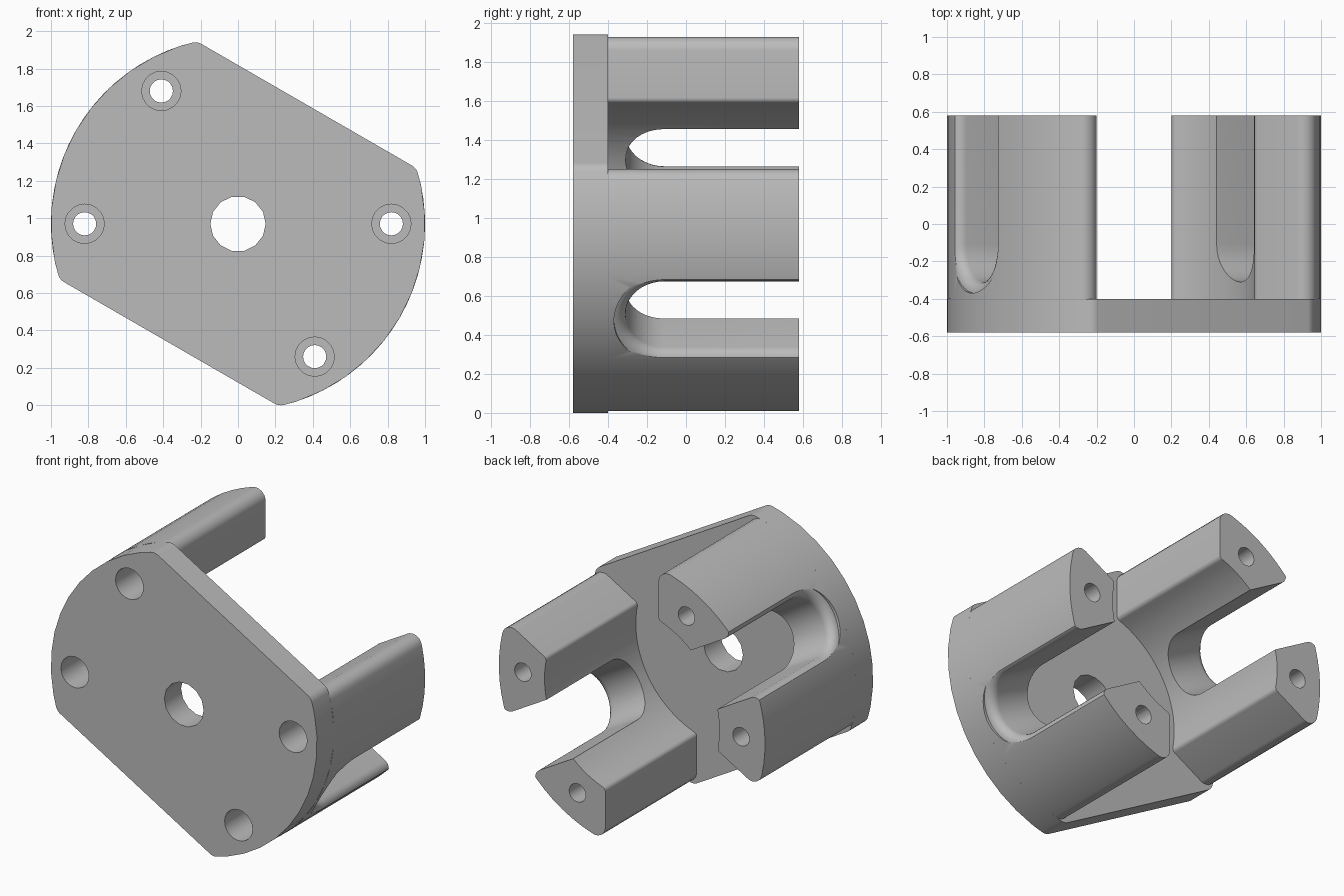
import bpy, bmesh
from math import radians, sin, cos, tan, asin, pi, degrees
from mathutils import Vector

if "Cube" in bpy.data.objects:
    bpy.data.objects.remove(bpy.data.objects["Cube"], do_unlink=True)

MID = 0.97                            # height of the central axis
FRONT, FLOOR, BACK = -0.58, -0.40, 0.58
OUTER, INNER, FLAT = 1.0, 0.657, 0.735
SLOT = 0.2                            # half width of the slots
BOLT = 0.82                           # bolt circle radius

grey = bpy.data.materials.new("light grey")
grey.use_nodes = True
colour = (0.5, 0.5, 0.5, 1)
grey.diffuse_color = colour
grey.node_tree.nodes["Principled BSDF"].inputs["Base Color"].default_value = colour


def polar(r, deg):
    return Vector((r * cos(radians(deg)), r * sin(radians(deg))))


def arc(r, start, end, steps):
    return [polar(r, start + (end - start) * i / steps) for i in range(steps + 1)]


def fillet(before, corner, after, r, steps=6):
    """Points that round a profile corner with radius r."""
    a, b = (before - corner).normalized(), (after - corner).normalized()
    half = a.angle(b) / 2
    mid = corner + (a + b).normalized() * r / sin(half)
    p, q = corner + a * r / tan(half) - mid, corner + b * r / tan(half) - mid
    return [mid + (p * (1 - i / steps) + q * i / steps).normalized() * r
            for i in range(steps + 1)]


def loft(name, rings):
    """Solid through matching rings of 3D points, capped at both ends."""
    bm = bmesh.new()
    loops = [[bm.verts.new(p) for p in ring] for ring in rings]
    count = len(loops[0])
    for low, high in zip(loops, loops[1:]):
        for i in range(count):
            j = (i + 1) % count
            bm.faces.new((low[i], low[j], high[j], high[i]))
    bm.faces.new(loops[0])
    bm.faces.new(loops[-1])
    bmesh.ops.recalc_face_normals(bm, faces=bm.faces)
    mesh = bpy.data.meshes.new(name)
    bm.to_mesh(mesh)
    bm.free()
    mesh.materials.append(grey)
    obj = bpy.data.objects.new(name, mesh)
    bpy.context.collection.objects.link(obj)
    return obj


def extrude(name, outline, y0, y1):
    return loft(name, [[(p.x, y, p.y + MID) for p in outline] for y in (y0, y1)])


def cut(obj, cutter):
    mod = obj.modifiers.new("cut", "BOOLEAN")
    mod.operation, mod.solver, mod.object = "DIFFERENCE", "EXACT", cutter
    bpy.context.view_layer.objects.active = obj
    bpy.ops.object.modifier_apply(modifier=mod.name)
    bpy.data.objects.remove(cutter, do_unlink=True)


def drill(obj, centre, r, y0, y1, sides=20):
    ring = [centre + polar(r, 360 * i / sides) for i in range(sides)]
    cut(obj, extrude("drill", ring, y0, y1))


def smooth(obj):
    bpy.ops.object.select_all(action="DESELECT")
    obj.select_set(True)
    bpy.context.view_layer.objects.active = obj
    bpy.ops.object.shade_smooth_by_angle(angle=radians(30))


# Base plate: disc with two parallel flats and rounded corners
edge = degrees(asin(FLAT / OUTER))
outline = []
for side in (-30, 150):
    first, last = polar(OUTER, side - edge), polar(OUTER, side + edge)
    along = polar(OUTER, side)
    curve = arc(OUTER, side - edge + 6, side + edge - 6, 10)
    outline += fillet(first - along, first, curve[0], 0.07)
    outline += curve
    outline += fillet(curve[-1], last, last - along, 0.07)
plate = extrude("base_plate", outline, FRONT, FLOOR)
drill(plate, Vector((0, 0)), 0.148, FRONT - 0.1, FLOOR + 0.1, 14)
for angle in (0, 120, 180, 300):
    drill(plate, polar(BOLT, angle), 0.105, FRONT - 0.1, FLOOR + 0.1)
smooth(plate)


def slot_cutter(axis):
    """U-shaped radial cutter that flares at the outer wall."""
    u, v = polar(1, axis), polar(1, axis + 90)
    flare = 0.06
    stations = [(0.4, SLOT)]
    for i in range(7):
        a = i / 6 * pi / 2
        stations.append((0.92 + flare * sin(a), SLOT + flare * (1 - cos(a))))
    stations.append((1.1, SLOT + flare))
    rings = []
    for t, r in stations:
        shape = [Vector((r, 0.8))]
        shape += [p + Vector((0, -0.11)) for p in arc(r, 0, -180, 20)]
        shape.append(Vector((-r, 0.8)))
        ring = []
        for s in shape:
            p = u * t + v * s.x
            ring.append((p.x, s.y, p.y + MID))
        rings.append(ring)
    return loft("slot_cutter", rings)


# Post pairs: curved wall split into two posts by a round-bottomed slot
out_end = 60 - degrees(asin(SLOT / OUTER))
in_end = 60 - degrees(asin(SLOT / INNER))
for name, axis in (("right_posts", 150), ("left_posts", -30)):
    outer = arc(OUTER, axis - out_end + 6, axis + out_end - 6, 18)
    inner = arc(INNER, axis + in_end - 4, axis - in_end + 4, 18)
    o0, o1 = polar(OUTER, axis - out_end), polar(OUTER, axis + out_end)
    i0, i1 = polar(INNER, axis - in_end), polar(INNER, axis + in_end)
    outline = (fillet(i0, o0, outer[0], 0.07) + outer
               + fillet(outer[-1], o1, i1, 0.07)
               + fillet(o1, i1, inner[0], 0.03) + inner
               + fillet(inner[-1], i0, o0, 0.03))
    posts = extrude(name, outline, FLOOR, BACK)
    cut(posts, slot_cutter(axis))
    # Bolt holes with a wider counterbore from the front
    for angle in (axis - 30, axis + 30):
        drill(posts, polar(BOLT, angle), 0.062, FLOOR - 0.1, BACK + 0.1)
        drill(posts, polar(BOLT, angle), 0.105, FLOOR - 0.1, FLOOR + 0.2)
    smooth(posts)
